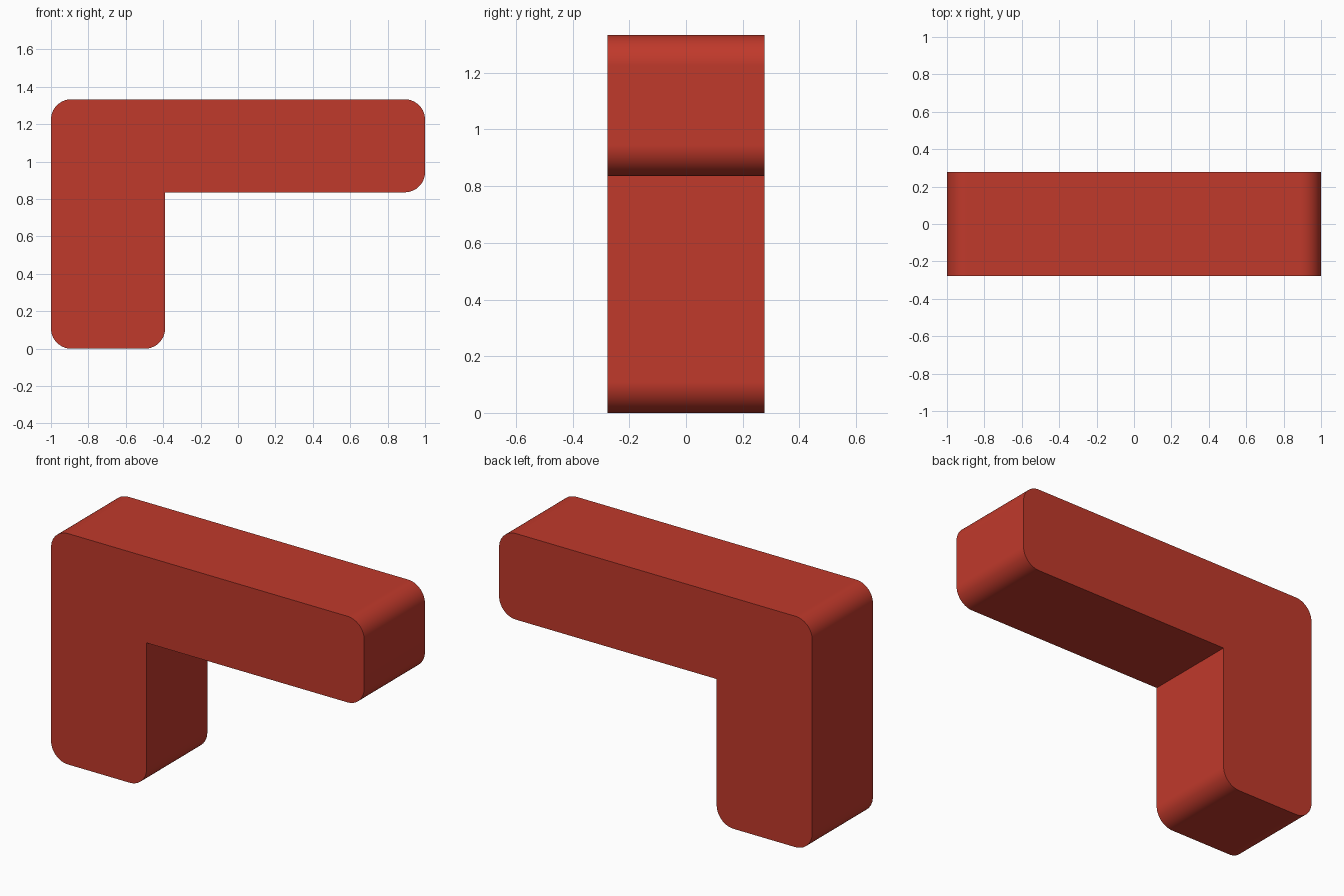
import bpy
import bmesh
import math

if "Cube" in bpy.data.objects:
    bpy.data.objects.remove(bpy.data.objects["Cube"])

HALF_DEPTH = 0.277
RADIUS = 0.108
STEPS = 16

# L-shaped side profile: x, z, corner radius (counter-clockwise)
corners = [
    (-1.0, 0.0, RADIUS),
    (-0.39, 0.0, RADIUS),
    (-0.39, 0.836, 0.0),   # sharp inner corner
    (1.0, 0.836, RADIUS),
    (1.0, 1.333, RADIUS),
    (-1.0, 1.333, RADIUS),
]


def rounded(points):
    """Replace each right-angled corner with a tangent arc."""
    out = []
    for i, (x, z, r) in enumerate(points):
        if r == 0:
            out.append((x, z))
            continue
        px, pz, _ = points[i - 1]
        nx, nz, _ = points[(i + 1) % len(points)]
        lp, ln = math.hypot(px - x, pz - z), math.hypot(nx - x, nz - z)
        ax, az = (px - x) / lp * r, (pz - z) / lp * r
        bx, bz = (nx - x) / ln * r, (nz - z) / ln * r
        for k in range(STEPS + 1):
            t = math.pi / 2 * k / STEPS
            a, b = 1 - math.sin(t), 1 - math.cos(t)
            out.append((x + ax * a + bx * b, z + az * a + bz * b))
    return out


# Front face extruded through the depth
bm = bmesh.new()
face = bm.faces.new([bm.verts.new((x, -HALF_DEPTH, z)) for x, z in rounded(corners)])
ext = bmesh.ops.extrude_face_region(bm, geom=[face], use_keep_orig=True)
moved = [v for v in ext["geom"] if isinstance(v, bmesh.types.BMVert)]
bmesh.ops.translate(bm, verts=moved, vec=(0, 2 * HALF_DEPTH, 0))
bmesh.ops.recalc_face_normals(bm, faces=bm.faces)
mesh = bpy.data.meshes.new("angle_block")
bm.to_mesh(mesh)
bm.free()

block = bpy.data.objects.new("angle_block", mesh)
bpy.context.collection.objects.link(block)

# Red finish
red = bpy.data.materials.new("red")
red.diffuse_color = (0.527, 0.041, 0.024, 1)
red.use_nodes = True
red.node_tree.nodes["Principled BSDF"].inputs["Base Color"].default_value = red.diffuse_color
mesh.materials.append(red)

# Smooth rounded edges, crisp flat sides
bpy.context.view_layer.objects.active = block
block.select_set(True)
bpy.ops.object.shade_smooth_by_angle(angle=math.radians(30))
weighted = block.modifiers.new("weighted_normals", 'WEIGHTED_NORMAL')
weighted.keep_sharp = True
